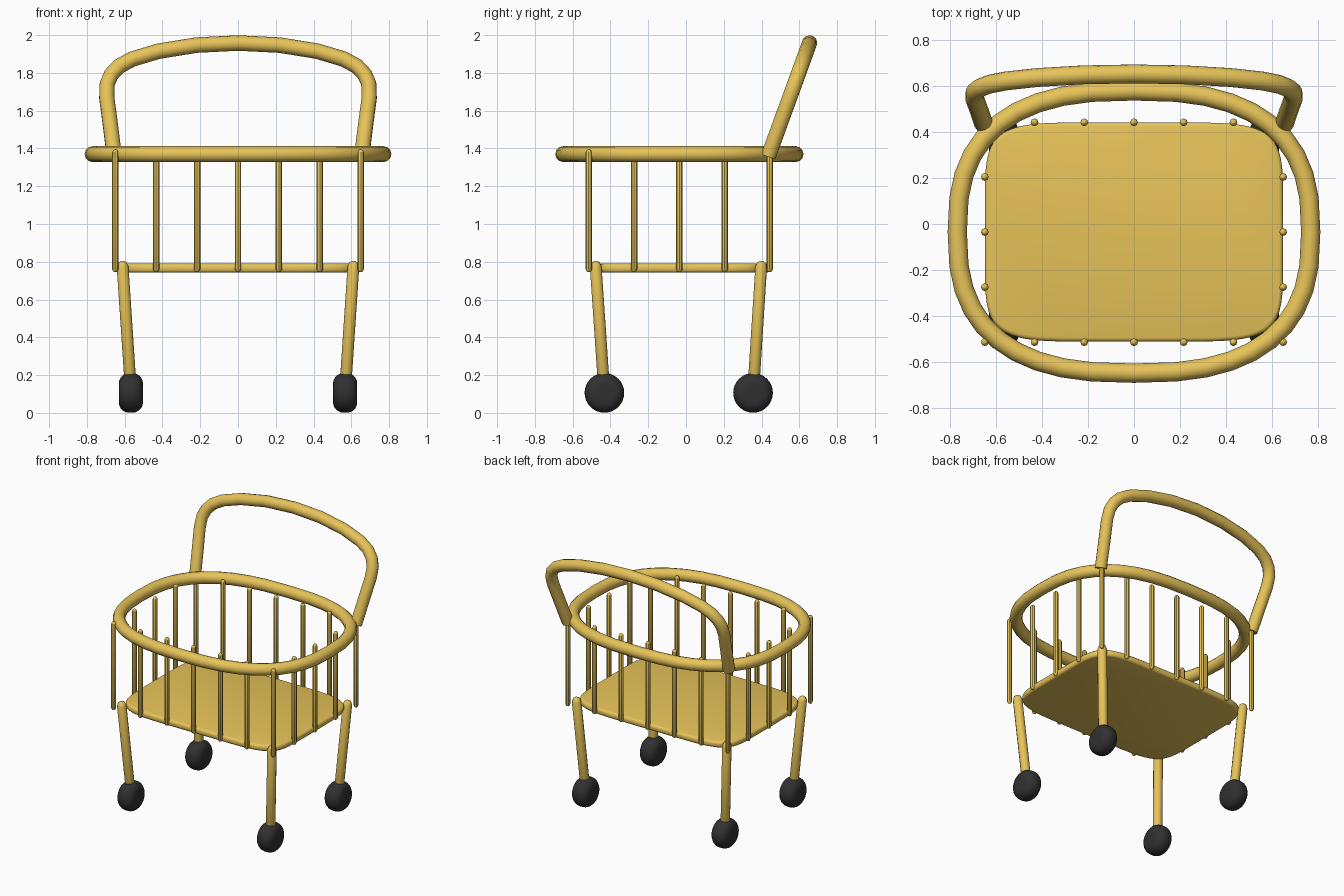
import bpy, bmesh
from math import cos, sin, pi, radians
from mathutils import Vector

if "Cube" in bpy.data.objects:
    bpy.data.objects.remove(bpy.data.objects["Cube"])

CY = -0.035  # centre of the basket in y


def material(name, color):
    m = bpy.data.materials.new(name)
    m.diffuse_color = color
    m.use_nodes = True
    m.node_tree.nodes["Principled BSDF"].inputs["Base Color"].default_value = m.diffuse_color
    return m


GOLD = material("gold", (0.80, 0.55, 0.10, 1))
BLACK = material("black", (0.03, 0.03, 0.03, 1))


def finish(ob, mat, angle=40):
    ob.data.materials.clear()
    ob.data.materials.append(mat)
    bpy.ops.object.select_all(action='DESELECT')
    ob.select_set(True)
    bpy.context.view_layer.objects.active = ob
    if ob.type == 'CURVE':
        bpy.ops.object.convert(target='MESH')
        ob = bpy.context.view_layer.objects.active
    bpy.ops.object.shade_smooth_by_angle(angle=radians(angle))
    return ob


def tube(name, paths, radius, cyclic=False, res=4):
    """Round tubes; every path is a list of (point, radius factor)."""
    cu = bpy.data.curves.new(name, 'CURVE')
    cu.dimensions = '3D'
    cu.bevel_depth = radius
    cu.bevel_resolution = res
    cu.use_fill_caps = not cyclic
    for path in paths:
        s = cu.splines.new('POLY')
        s.points.add(len(path) - 1)
        for p, (co, f) in zip(s.points, path):
            p.co = (*co, 1)
            p.radius = f
        s.use_cyclic_u = cyclic
        s.use_smooth = True
    ob = bpy.data.objects.new(name, cu)
    bpy.context.collection.objects.link(ob)
    return finish(ob, GOLD)


def rod(a, b, r):
    """Straight path with rounded ends."""
    a, b = Vector(a), Vector(b)
    d = (b - a).normalized() * r
    ends = [(0.03, 0.25), (0.3, 0.7), (1, 1)]
    return [(a + d * t, f) for t, f in ends] + [(b - d * t, f) for t, f in reversed(ends)]


def superellipse(a, b, n, count):
    def f(v):
        return (abs(v) ** (2 / n)) * (1 if v >= 0 else -1)
    return [(a * f(cos(2 * pi * i / count)), CY + b * f(sin(2 * pi * i / count)))
            for i in range(count)]


# Top rail
tube("top_rail", [[((x, y, 1.37), 1) for x, y in superellipse(0.77, 0.615, 2.6, 40)]],
     0.042, cyclic=True)

# Back handle, leaning backwards
half = [(0.655, 1.36), (0.675, 1.52), (0.695, 1.67), (0.693, 1.74), (0.672, 1.79),
        (0.63, 1.835), (0.56, 1.873), (0.42, 1.915), (0.22, 1.947)]
prof = half + [(0, 1.958)] + [(-x, z) for x, z in reversed(half)]
tube("back_handle", [[((x, 0.44 + (z - 1.37) * 0.364, z), 1) for x, z in prof]], 0.041)

# Spindles around the seat
spots = [(x * 0.65 / 3, y) for x in range(-3, 4) for y in (-0.515, 0.443)]
spots += [(s * 0.65, y) for s in (-1, 1) for y in (-0.275, CY, 0.205)]
tube("spindles", [rod((x, y, 0.745), (x, y, 1.395), 0.017) for x, y in spots], 0.017, res=2)

# Seat: rounded slab
bm = bmesh.new()
face = bm.faces.new([bm.verts.new((x, y, 0.742)) for x, y in superellipse(0.65, 0.478, 6, 64)])
ext = bmesh.ops.extrude_face_region(bm, geom=[face])
bmesh.ops.translate(bm, vec=(0, 0, 0.048),
                    verts=[v for v in ext["geom"] if isinstance(v, bmesh.types.BMVert)])
bmesh.ops.recalc_face_normals(bm, faces=bm.faces)
rim = [e for e in bm.edges if abs(e.verts[0].co.z - e.verts[1].co.z) < 1e-5]
bmesh.ops.bevel(bm, geom=rim, offset=0.018, segments=3, profile=0.5, affect='EDGES')
me = bpy.data.meshes.new("seat")
bm.to_mesh(me)
bm.free()
seat = bpy.data.objects.new("seat", me)
bpy.context.collection.objects.link(seat)
finish(seat, GOLD)

# Legs and wheels
legs = []
for sx in (-1, 1):
    for label, top_y, low_y in (("front", -0.48, -0.432), ("back", 0.40, 0.355)):
        side = "left" if sx < 0 else "right"
        tube(f"{label}_{side}_leg",
             [rod((sx * 0.613, top_y, 0.805), (sx * 0.566, low_y, 0.10), 0.032)], 0.032)
        bpy.ops.mesh.primitive_cylinder_add(vertices=32, radius=0.105, depth=0.128,
                                            location=(sx * 0.567, low_y, 0.106),
                                            rotation=(0, pi / 2, 0))
        wheel = bpy.context.object
        wheel.name = f"{label}_{side}_wheel"
        bev = wheel.modifiers.new("round", 'BEVEL')
        bev.width = 0.055
        bev.segments = 5
        finish(wheel, BLACK)
